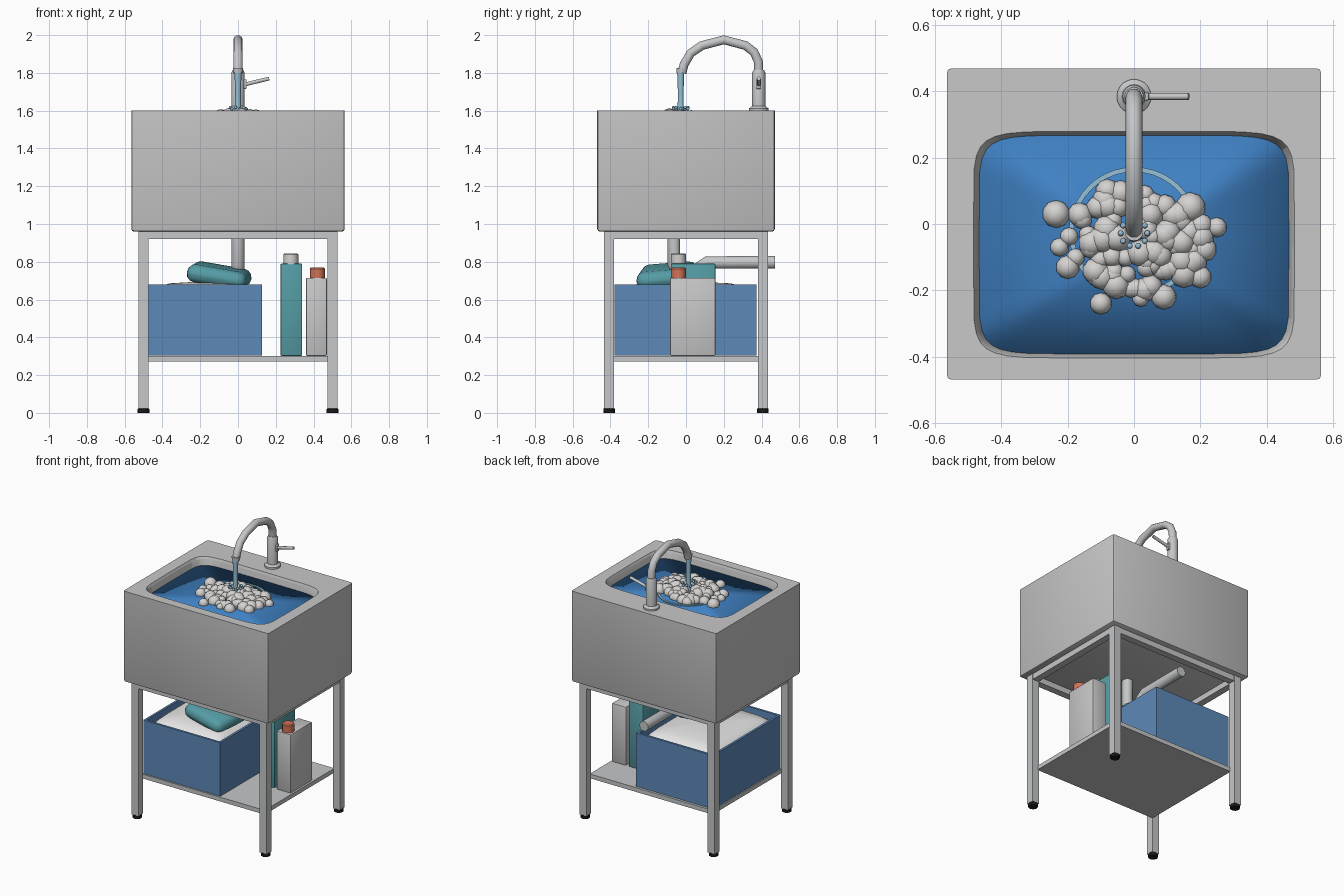
import bpy, bmesh, math, random
from mathutils import Vector

if "Cube" in bpy.data.objects:
    bpy.data.objects.remove(bpy.data.objects["Cube"], do_unlink=True)
random.seed(4)


def material(name, r, g, b):
    m = bpy.data.materials.new(name)
    m.use_nodes = True
    m.diffuse_color = (r, g, b, 1)
    m.node_tree.nodes["Principled BSDF"].inputs["Base Color"].default_value = (r, g, b, 1)
    return m


ceramic = material("ceramic grey", .58, .58, .58)
steel = material("steel grey", .56, .57, .58)
water_blue = material("water blue", .05, .22, .55)
pale_blue = material("pale water", .3, .53, .68)
foam_white = material("foam white", .66, .65, .64)
crate_blue = material("crate blue", .11, .25, .48)
teal = material("teal", .09, .33, .37)
orange = material("orange", .65, .17, .1)
black = material("black rubber", .01, .01, .01)
cloth_white = material("cloth white", .8, .8, .8)


def finish(bm, name, mat, smooth=None):
    bmesh.ops.recalc_face_normals(bm, faces=bm.faces)
    me = bpy.data.meshes.new(name)
    bm.to_mesh(me)
    bm.free()
    ob = bpy.data.objects.new(name, me)
    bpy.context.collection.objects.link(ob)
    me.materials.append(mat)
    if smooth:
        bpy.ops.object.select_all(action='DESELECT')
        ob.select_set(True)
        bpy.context.view_layer.objects.active = ob
        if smooth >= 180:
            bpy.ops.object.shade_smooth()
        else:
            bpy.ops.object.shade_smooth_by_angle(angle=math.radians(smooth))
    return ob


def box(name, mat, x, y, z, bevel=0, segments=2, pick=lambda e: True):
    """Box given by its (low, high) range on each axis."""
    bm = bmesh.new()
    bmesh.ops.create_cube(bm, size=1)
    for v in bm.verts:
        v.co = [(a + b) / 2 + c * (b - a) for c, (a, b) in zip(v.co, (x, y, z))]
    if bevel:
        bmesh.ops.bevel(bm, geom=[e for e in bm.edges if pick(e)], offset=bevel,
                        segments=segments, profile=.5, affect='EDGES')
    return finish(bm, name, mat, 35 if bevel else None)


def loft(name, mat, loops, smooth=None, fan_top=False):
    """Skin closed loops of points, capping both ends."""
    bm = bmesh.new()
    rings = [[bm.verts.new(p) for p in loop] for loop in loops]
    n = len(rings[0])
    for a, b in zip(rings, rings[1:]):
        for i in range(n):
            j = (i + 1) % n
            bm.faces.new((a[i], a[j], b[j], b[i]))
    bm.faces.new(rings[0])
    if fan_top:
        hub = bm.verts.new(sum((v.co for v in rings[-1]), Vector()) / n)
        for i in range(n):
            bm.faces.new((rings[-1][i], rings[-1][(i + 1) % n], hub))
    else:
        bm.faces.new(rings[-1])
    return finish(bm, name, mat, smooth)


def squircle(cx, cy, rx, ry, z, n=32, power=.25):
    pts = []
    for i in range(n):
        c, s = math.cos(math.tau * i / n), math.sin(math.tau * i / n)
        pts.append((cx + rx * math.copysign(abs(c) ** power, c),
                    cy + ry * math.copysign(abs(s) ** power, s), z))
    return pts


def turned(name, mat, x, y, profile, n=16):
    """Round part from (radius, height) pairs."""
    return loft(name, mat, [squircle(x, y, r, r, z, n, 1) for r, z in profile], 35)


def tube(name, mat, points, radius):
    cu = bpy.data.curves.new(name, 'CURVE')
    cu.dimensions = '3D'
    cu.bevel_depth, cu.bevel_resolution, cu.use_fill_caps = radius, 3, True
    sp = cu.splines.new('POLY')
    sp.points.add(len(points) - 1)
    for p, co in zip(sp.points, points):
        p.co = (*co, 1)
    ob = bpy.data.objects.new(name, cu)
    bpy.context.collection.objects.link(ob)
    cu.materials.append(mat)
    bpy.ops.object.select_all(action='DESELECT')
    ob.select_set(True)
    bpy.context.view_layer.objects.active = ob
    bpy.ops.object.convert(target='MESH')
    return ob


def balls(name, mat, spots, detail):
    bm = bmesh.new()
    for x, y, z, r in spots:
        new = bmesh.ops.create_icosphere(bm, subdivisions=detail, radius=r)["verts"]
        bmesh.ops.translate(bm, verts=new, vec=(x, y, z))
    return finish(bm, name, mat, 180)


# Basin block with a tapering bowl cut from the top
BOWL_Y = -.0625


def bowl_loop(s, z):
    return squircle(0, BOWL_Y, .485 * s, .3425 * s, z)


basin = box("basin", ceramic, (-.565, .565), (-.47, .47), (.96, 1.6), .014, 2,
            lambda e: min(v.co.z for v in e.verts) < 1.5)
cutter = loft("bowl_cutter", ceramic, [bowl_loop(.85, 1.06), bowl_loop(.962, 1.54),
                                       bowl_loop(.985, 1.585), bowl_loop(1.01, 1.61)])
cutter.hide_render = True
cut = basin.modifiers.new("bowl", 'BOOLEAN')
cut.object, cut.operation, cut.solver = cutter, 'DIFFERENCE', 'EXACT'
bpy.ops.object.select_all(action='DESELECT')
basin.select_set(True)
bpy.context.view_layer.objects.active = basin
bpy.ops.object.modifier_apply(modifier="bowl")
bpy.ops.object.shade_smooth_by_angle(angle=math.radians(35))
bpy.data.objects.remove(cutter, do_unlink=True)

# Water, ripple ring and foam
loft("water", water_blue, [bowl_loop(.92, 1.36), bowl_loop(.967, 1.545)], 180, True)
ring = [squircle(0, -.025, r, r, z, 40, 1) for r, z in
        ((.182, 1.54), (.182, 1.552), (.197, 1.552), (.197, 1.54))]
loft("ripple_ring", pale_blue, ring).data.polygons[0].select = False
bm = bmesh.new()
bm.from_mesh(bpy.data.objects["ripple_ring"].data)
bmesh.ops.delete(bm, geom=[f for f in bm.faces if len(f.verts) > 4], context='FACES')
bm.to_mesh(bpy.data.objects["ripple_ring"].data)
bm.free()

spots = []
for i in range(85):
    a, d = random.uniform(0, math.tau), math.sqrt(random.random())
    x, y = .21 * d * math.cos(a) + .01, .15 * d * math.sin(a) - .05
    spots.append((x, y, 1.55 + .03 * (1 - d), random.uniform(.026, .043)))
for x, y, r in ((-.235, .03, .042), (-.2, -.13, .036), (-.1, -.24, .033), (.25, -.01, .03),
                (.2, -.16, .034), (.09, -.22, .038), (.02, -.225, .025), (.17, .05, .046),
                (-.08, .1, .036), (-.225, -.07, .028)):
    spots.append((x, y, 1.55, r))
balls("foam", foam_white, spots, 2)

# Running stream and its splash drops
turned("stream", pale_blue, 0, -.028, [(.026, 1.55), (.016, 1.62), (.015, 1.7), (.019, 1.81)], 12)
drops = [(.04 * math.cos(k * math.tau / 10), -.028 + .04 * math.sin(k * math.tau / 10),
          1.61 + .007 * (k % 2), .009) for k in range(10)]
balls("splash_drops", pale_blue, drops, 2)

# Tap
TAP_Y = .385
turned("tap_base", steel, 0, TAP_Y, [(.052, 1.595), (.052, 1.612), (.036, 1.624)], 20)
turned("tap_body", steel, 0, TAP_Y, [(.035, 1.61), (.035, 1.8), (.028, 1.815)])
path = ((.385, 1.8), (.383, 1.86), (.36, 1.91), (.315, 1.945), (.2, 1.975), (.085, 1.945),
        (.025, 1.905), (-.01, 1.845), (-.022, 1.8))
tube("tap_spout", steel, [(0, y, z) for y, z in path], .025)
turned("spout_tip", steel, 0, -.024, [(.026, 1.8), (.027, 1.825)])
tube("tap_lever", steel, [(.02, TAP_Y, 1.735), (.165, TAP_Y, 1.77)], .0105)
box("lever_joint", steel, (.025, .045), (.373, .397), (1.715, 1.765), .004)

# Stand: legs, feet, rails and shelf
for sx, side in ((-1, "right"), (1, "left")):
    for sy, end in ((-1, "front"), (1, "back")):
        cx, cy = sx * .5, sy * .407
        box(f"{end}_{side}_leg", steel, (cx - .027, cx + .027), (cy - .027, cy + .027), (.022, .965))
        turned(f"{end}_{side}_foot", black, cx, cy, [(.031, 0), (.031, .02), (.026, .026)])
    box(f"{side}_rail", steel, (sx * .5 - .024, sx * .5 + .024), (-.4, .4), (.92, .962))
for sy, end in ((-1, "front"), (1, "back")):
    box(f"{end}_rail", steel, (-.49, .49), (sy * .407 - .024, sy * .407 + .024), (.92, .962))
box("shelf", steel, (-.48, .48), (-.388, .388), (.272, .302))

# Drain pipe with its bend to the back
drain = ((-.065, .97), (-.065, .79), (-.045, .75), (-.005, .73), (.035, .735),
         (.075, .77), (.115, .797), (.47, .797))
tube("drain_pipe", steel, [(0, y, z) for y, z in drain], .035)

# Open crate with folded cloth inside
CX, CY = -.173, -.003


def rect(hx, hy, z):
    return [(CX + a * hx, CY + b * hy, z) for a, b in ((-1, -1), (1, -1), (1, 1), (-1, 1))]


loft("crate", crate_blue, [rect(.3, .376, .303), rect(.3, .376, .68),
                           rect(.284, .36, .68), rect(.284, .36, .33)])
loft("cloth_heap", cloth_white, [squircle(CX, CY, .286 * s, .362 * s, z) for s, z in
                                 ((.99, .5), (.99, .61), (.95, .645), (.85, .67), (.65, .686),
                                  (.3, .692))], 180, True)

# Rounded sponge resting on the cloth
sponge = box("sponge", teal, (-.16, .16), (-.15, .15), (-.048, .048), .045, 3)
sponge.location = (-.1, -.1, .727)
sponge.rotation_euler = (.08, .17, -.12)

# Bottles with caps
box("tall_bottle", teal, (.225, .34), (-.08, .155), (.302, .79), .006)
turned("tall_bottle_cap", foam_white, .28, -.04, [(.04, .785), (.04, .838), (.034, .845)], 12)
box("short_bottle", ceramic, (.36, .47), (-.085, .155), (.302, .715), .006)
turned("short_bottle_cap", orange, .42, -.04, [(.04, .71), (.04, .763), (.034, .77)], 12)
